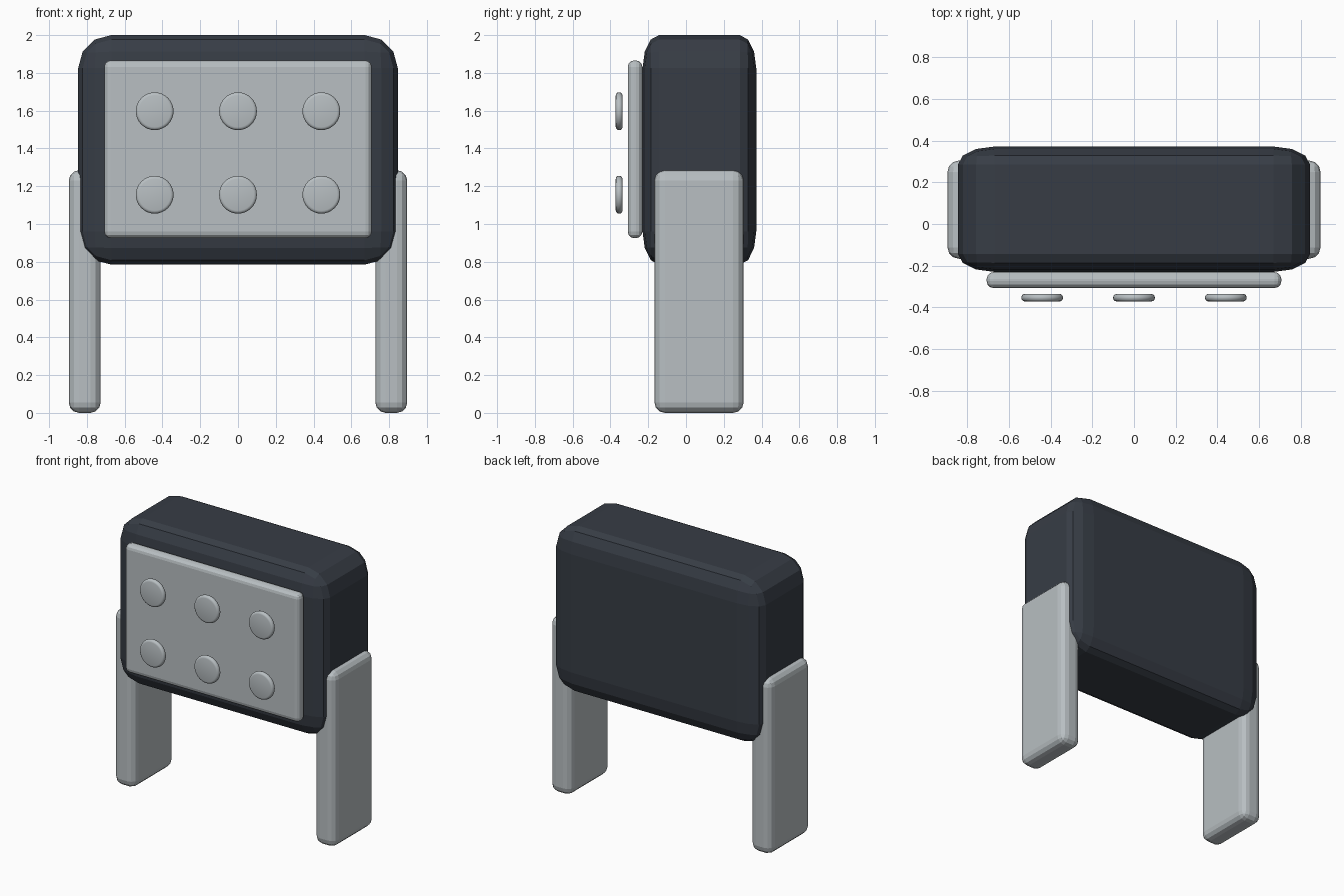
import bpy, bmesh, math
from mathutils import Matrix, Vector

if "Cube" in bpy.data.objects:
    bpy.data.objects.remove(bpy.data.objects["Cube"])


def material(name, color):
    m = bpy.data.materials.new(name)
    m.diffuse_color = (*color, 1)
    m.use_nodes = True
    m.node_tree.nodes["Principled BSDF"].inputs["Base Color"].default_value = m.diffuse_color
    return m


DARK = material("charcoal", (0.038, 0.046, 0.060))
LIGHT = material("pale_grey", (0.48, 0.52, 0.54))


def finish(bm, name, mat):
    mesh = bpy.data.meshes.new(name)
    bm.normal_update()
    bm.to_mesh(mesh)
    bm.free()
    mesh.materials.append(mat)
    obj = bpy.data.objects.new(name, mesh)
    bpy.context.collection.objects.link(obj)
    return obj


def rounded_box(name, lo, hi, bevel, mat):
    """Box between two corners, with a separate bevel width per axis."""
    lo, hi, bevel = Vector(lo), Vector(hi), Vector(bevel)
    size = hi - lo
    bm = bmesh.new()
    bmesh.ops.create_cube(bm, size=1)
    bmesh.ops.scale(bm, vec=[s / b for s, b in zip(size, bevel)], verts=bm.verts)
    bmesh.ops.bevel(bm, geom=bm.edges[:], offset=1, segments=3,
                    profile=0.5, affect='EDGES')
    bmesh.ops.scale(bm, vec=bevel, verts=bm.verts)
    bmesh.ops.translate(bm, vec=(lo + hi) / 2, verts=bm.verts)
    return finish(bm, name, mat)


def button(name, x, z):
    """Thin disc with a rounded rim, facing the front."""
    bm = bmesh.new()
    bmesh.ops.create_cone(bm, cap_ends=True, segments=32, radius1=0.1,
                          radius2=0.1, depth=0.036)
    rims = [e for e in bm.edges if abs(e.verts[0].co.z - e.verts[1].co.z) < 1e-5]
    bmesh.ops.bevel(bm, geom=rims, offset=0.016, segments=3,
                    profile=0.5, affect='EDGES')
    bmesh.ops.transform(bm, verts=bm.verts, matrix=Matrix.Translation((x, -0.354, z))
                        @ Matrix.Rotation(math.pi / 2, 4, 'X'))
    for f in bm.faces:
        f.smooth = True
    return finish(bm, name, LIGHT)


# Main body and front panel
rounded_box("body", (-0.846, -0.23, 0.785), (0.846, 0.372, 2.0),
            (0.175, 0.087, 0.175), DARK)
rounded_box("front_panel", (-0.708, -0.308, 0.925), (0.708, -0.231, 1.866),
            (0.034, 0.034, 0.034), LIGHT)

# Side legs
for side, x0, x1 in (("left", -0.896, -0.727), ("right", 0.727, 0.896)):
    rounded_box(side + "_leg", (x0, -0.167, 0.0), (x1, 0.305, 1.285),
                (0.055, 0.055, 0.055), LIGHT)

# Two rows of three buttons
for row, z in (("lower", 1.155), ("upper", 1.597)):
    for col, x in (("left", -0.441), ("middle", 0), ("right", 0.441)):
        button(f"{row}_{col}_button", x, z)
